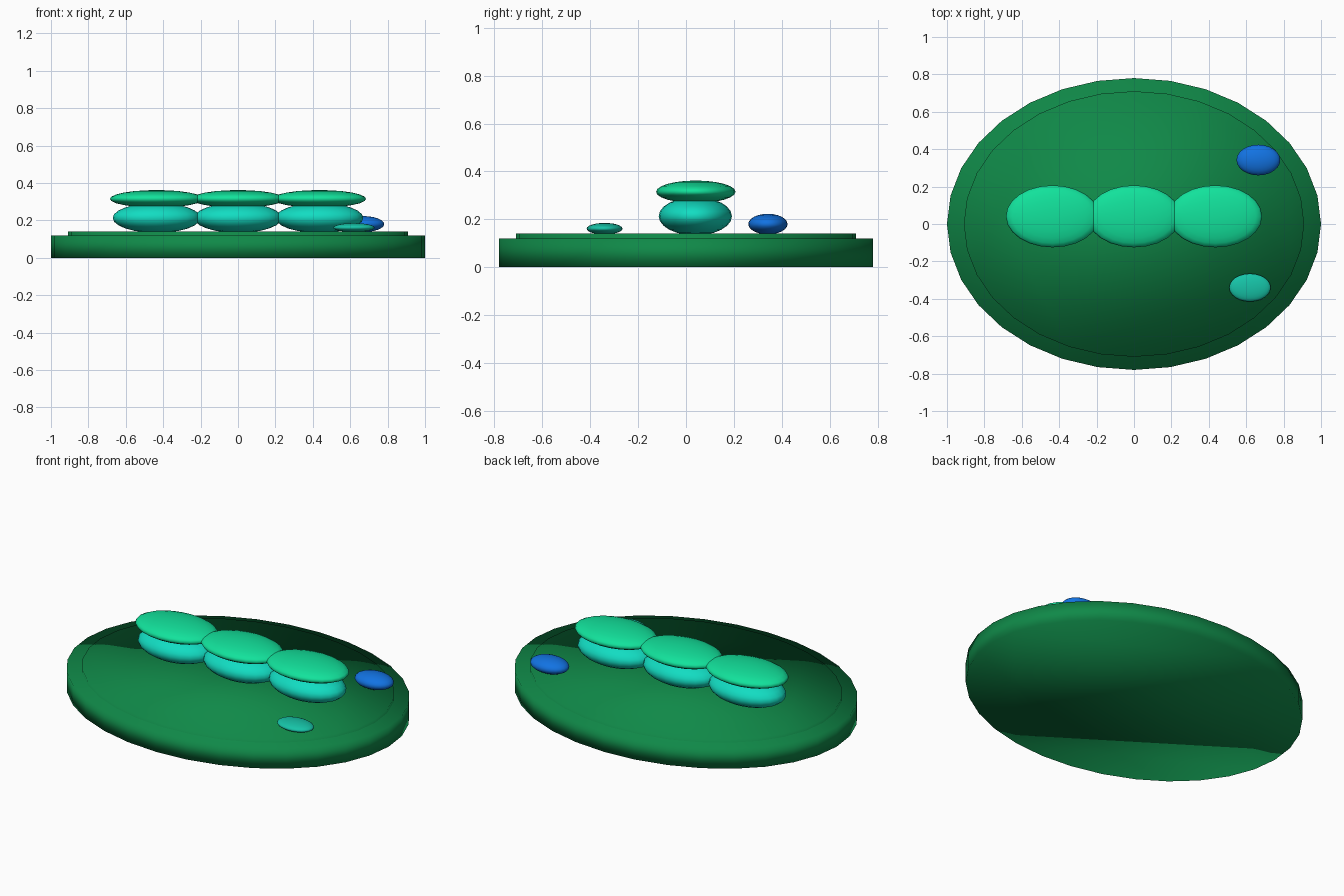
import bpy

if "Cube" in bpy.data.objects:
    bpy.data.objects.remove(bpy.data.objects["Cube"])


def material(name, r, g, b):
    m = bpy.data.materials.new(name)
    m.diffuse_color = (r, g, b, 1.0)
    m.use_nodes = True
    m.node_tree.nodes["Principled BSDF"].inputs["Base Color"].default_value = m.diffuse_color
    return m


plate_green = material("plate_green", 0.005, 0.25, 0.065)
rice_teal = material("rice_turquoise", 0.006, 0.72, 0.54)
topping_green = material("topping_green", 0.006, 0.76, 0.33)
mound_blue = material("mound_blue", 0.006, 0.17, 0.76)
slice_teal = material("slice_teal", 0.008, 0.55, 0.39)


def finish(name, scale, mat):
    ob = bpy.context.object
    ob.name = name
    ob.scale = scale
    bpy.ops.object.transform_apply(location=False, rotation=False, scale=True)
    bpy.ops.object.shade_smooth()
    ob.data.materials.append(mat)
    return ob


def disc(name, rx, ry, z0, z1, mat):
    bpy.ops.mesh.primitive_cylinder_add(vertices=32, radius=1, depth=1,
                                        location=(0, 0, (z0 + z1) / 2))
    return finish(name, (rx, ry, z1 - z0), mat)


def ellipsoid(name, loc, scale, mat):
    bpy.ops.mesh.primitive_uv_sphere_add(segments=24, ring_count=12, radius=1,
                                         location=loc)
    return finish(name, scale, mat)


# Oval plate with a slightly raised inner surface
disc("plate", 1.0, 0.78, 0.0, 0.12, plate_green)
disc("plate_inner", 0.91, 0.71, 0.02, 0.14, plate_green)

# Three rice pieces, each with a topping
for i, x in enumerate((-0.435, 0.0, 0.435)):
    ellipsoid(f"rice_{i + 1}", (x, 0.039, 0.213), (0.235, 0.153, 0.08), rice_teal)
    ellipsoid(f"topping_{i + 1}", (x, 0.041, 0.315), (0.25, 0.166, 0.047), topping_green)

# Side garnishes
ellipsoid("garnish_mound", (0.665, 0.342, 0.18), (0.117, 0.082, 0.043), mound_blue)
ellipsoid("garnish_slice", (0.62, -0.34, 0.161), (0.111, 0.075, 0.024), slice_teal)
